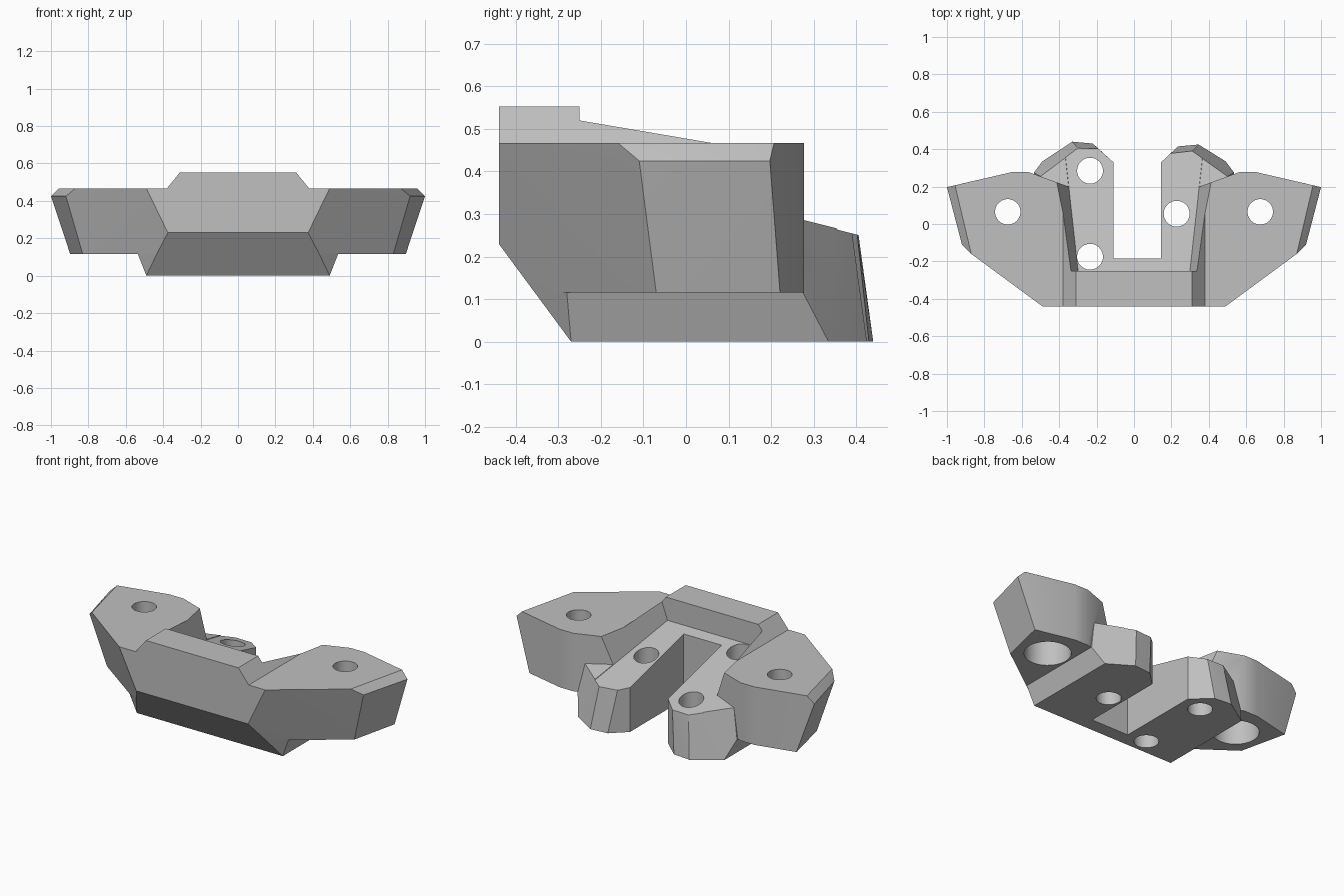
import bpy, bmesh, math

cube = bpy.data.objects.get("Cube")
if cube:
    bpy.data.objects.remove(cube, do_unlink=True)

grey = bpy.data.materials.new("plain_grey")
grey.use_nodes = True
colour = (0.53, 0.53, 0.53, 1)
grey.diffuse_color = colour
grey.node_tree.nodes["Principled BSDF"].inputs["Base Color"].default_value = colour


def hull(name, points):
    """Convex solid around a few corner points."""
    bm = bmesh.new()
    for p in points:
        bm.verts.new(p)
    res = bmesh.ops.convex_hull(bm, input=bm.verts[:])
    loose = {g for g in res["geom_interior"] + res["geom_unused"]
             if isinstance(g, bmesh.types.BMVert)}
    bmesh.ops.delete(bm, geom=list(loose), context="VERTS")
    bmesh.ops.recalc_face_normals(bm, faces=bm.faces[:])
    mesh = bpy.data.meshes.new(name)
    bm.to_mesh(mesh)
    bm.free()
    mesh.materials.append(grey)
    ob = bpy.data.objects.new(name, mesh)
    bpy.context.collection.objects.link(ob)
    return ob


def both(points):
    return [(s * x, y, z) for x, y, z in points for s in (1, -1)]


def box(name, x0, x1, y0, y1, z0, z1):
    return hull(name, [(x, y, z) for x in (x0, x1) for y in (y0, y1) for z in (z0, z1)])


def cylinder(name, x, y, r, z0, z1):
    ring = [2 * math.pi * i / 48 for i in range(48)]
    return hull(name, [(x + r * math.cos(a), y + r * math.sin(a), z)
                       for a in ring for z in (z0, z1)])


def combine(target, tool, operation):
    mod = target.modifiers.new("combine", "BOOLEAN")
    mod.operation, mod.solver, mod.object = operation, "EXACT", tool
    bpy.ops.object.select_all(action="DESELECT")
    bpy.context.view_layer.objects.active = target
    target.select_set(True)
    bpy.ops.object.modifier_apply(modifier=mod.name)
    bpy.data.objects.remove(tool, do_unlink=True)


def floor_z(y):
    return 0.285 - 0.25 * (y - 0.28)


def wall_x(y, z):
    return 0.30 + 0.36 * (z - 0.417) + 0.2 * (y + 0.25)


# Swept-back wings and their shared middle
TOP, RIM, LOW = 0.467, 0.425, 0.115
bracket = hull("bracket_body", both([
    (0.49, -0.44, TOP), (0.87, -0.16, TOP), (0.957, 0.207, TOP), (0.655, 0.277, TOP),
    (0.92, -0.11, RIM), (1.0, 0.197, RIM),
    (0.375, -0.44, 0.23), (0.435, -0.355, LOW), (0.83, -0.07, LOW),
    (0.897, 0.221, LOW), (0.655, 0.277, LOW)]))

# Angled inner back faces of the wings
for s in (1, -1):
    plan = [(-0.02, 0.065), (0.6, 0.291), (0.6, 0.6), (-0.02, 0.6)]
    combine(bracket, hull("back_cutter", [(s * x, y, z) for x, y in plan for z in (0, 1)]),
            "DIFFERENCE")

# Raised front bar with sloping ends
combine(bracket, hull("front_bar", both(
    [(x, y, z) for y in (-0.44, 0.1) for x, z in ((0.31, 0.553), (0.38, TOP), (0.38, 0.4))])),
    "UNION")

# Web joining the two arms
combine(bracket, hull("arm_web", both([
    (0.2, -0.27, 0), (0.2, -0.1, 0), (0.2, -0.355, LOW),
    (0.2, -0.25, floor_z(-0.25)), (0.2, -0.1, floor_z(-0.1))])), "UNION")


def arm(side, inner, base_tip, top_tip):
    """Arm under the pocket floor; tips run from the inner to the outer corner."""
    pts = [(inner, -0.27, 0), (0.49, -0.27, 0), (0.49, 0.335, 0), (inner, 0.33, 0),
           (inner, -0.355, LOW), (0.435, -0.355, LOW), (0.535, -0.28, LOW), (0.535, 0.275, LOW)]
    pts += [(x, y, 0) for x, y in base_tip]
    top = [(inner, -0.25), (0.46, -0.25), (0.5, 0.2545), (0.46, 0.282), (inner, 0.33)]
    pts += [(x, y, floor_z(y)) for x, y in top + top_tip]
    combine(bracket, hull("arm", [(side * x, y, z) for x, y, z in pts]), "UNION")


arm(1, 0.145, [(0.235, 0.415), (0.345, 0.425)], [(0.195, 0.377), (0.31, 0.39)])
arm(-1, 0.11, [(0.22, 0.43), (0.33, 0.44)], [(0.19, 0.402), (0.3, 0.405)])

# Tapered pocket behind the front bar
pocket = []
for y in (-0.25, 0.6):
    for z in (floor_z(y) - 0.003, 0.8):
        pocket.append((wall_x(y, z), y, z))
combine(bracket, hull("pocket_cutter", both(pocket)), "DIFFERENCE")

# Slot between the arms
combine(bracket, box("slot_cutter", -0.11, 0.145, -0.185, 0.6, -0.2, 0.8), "DIFFERENCE")

# Arm screw holes
for x, y in ((-0.235, 0.285), (-0.235, -0.175), (0.228, 0.055)):
    combine(bracket, cylinder("arm_hole", x, y, 0.069, -0.2, 0.8), "DIFFERENCE")

# Wing screw holes with wide recesses underneath
for x in (-0.675, 0.675):
    combine(bracket, cylinder("wing_hole", x, 0.065, 0.068, -0.2, 0.8), "DIFFERENCE")
    combine(bracket, cylinder("wing_recess", x, 0.065, 0.13, 0.05, 0.36), "DIFFERENCE")

bpy.ops.object.select_all(action="DESELECT")
bracket.select_set(True)
bpy.context.view_layer.objects.active = bracket
bpy.ops.object.shade_smooth_by_angle(angle=math.radians(28))
